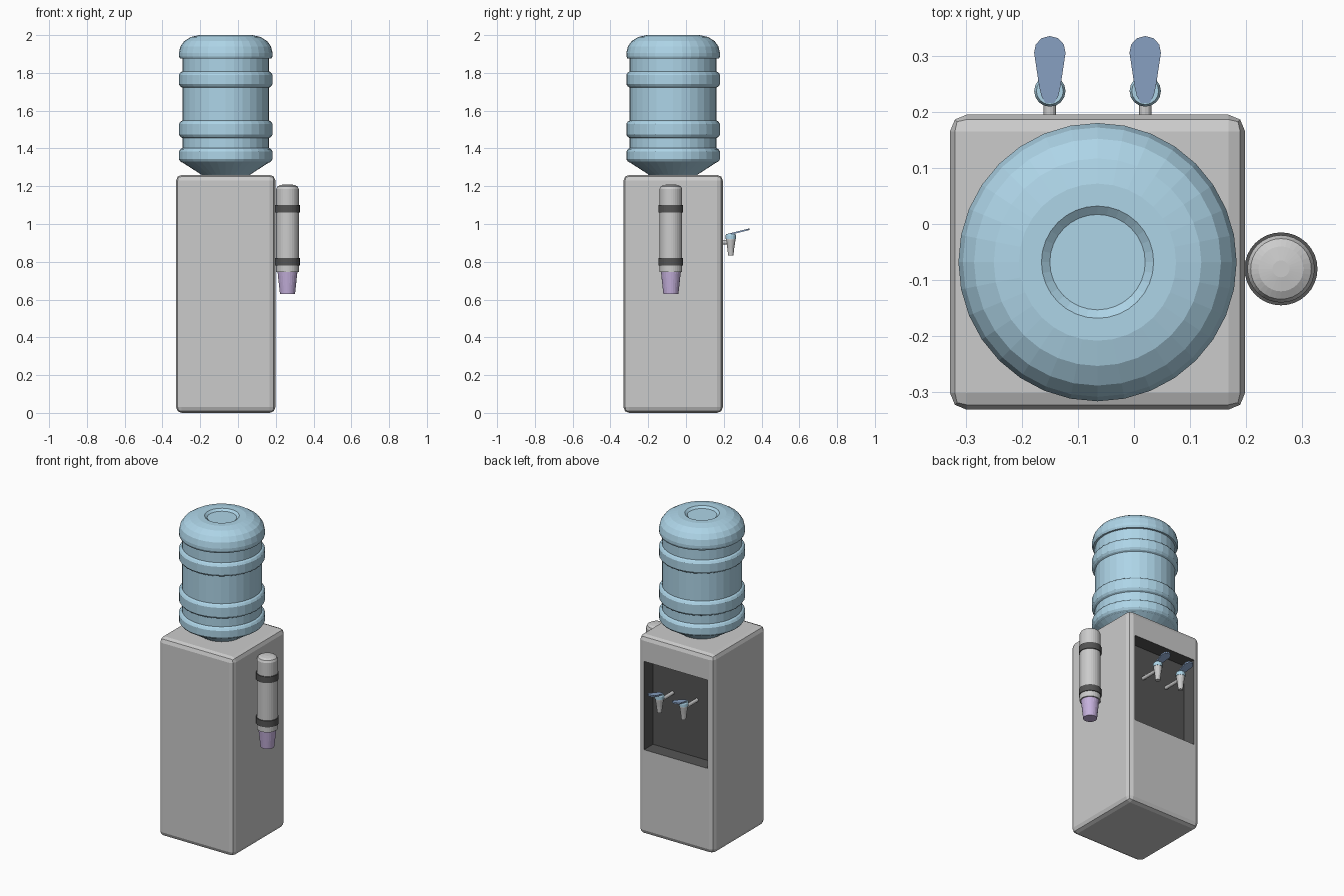
import bpy, bmesh, math
from mathutils import Vector

if "Cube" in bpy.data.objects:
    bpy.data.objects.remove(bpy.data.objects["Cube"])


def material(name, color):
    m = bpy.data.materials.new(name)
    m.diffuse_color = (*color, 1)
    m.use_nodes = True
    m.node_tree.nodes["Principled BSDF"].inputs["Base Color"].default_value = m.diffuse_color
    return m


BLUE = material("bottle_blue", (0.42, 0.66, 0.80))
LEVER = material("lever_blue", (0.32, 0.46, 0.70))
DARK = material("dark_plastic", (0.09, 0.09, 0.09))
PURPLE = material("cup_purple", (0.56, 0.44, 0.72))


def finish(name, bm, mats=()):
    bmesh.ops.recalc_face_normals(bm, faces=bm.faces)
    me = bpy.data.meshes.new(name)
    bm.to_mesh(me)
    bm.free()
    for m in mats:
        me.materials.append(m)
    ob = bpy.data.objects.new(name, me)
    bpy.context.collection.objects.link(ob)
    return ob


def lathe(name, profile, x, y, sides, mat=None):
    """Revolve (radius, z) points about a vertical axis; both ends are capped."""
    bm = bmesh.new()
    rings = []
    for r, z in profile:
        rings.append([bm.verts.new((x + r * math.sin(2 * math.pi * i / sides),
                                    y + r * math.cos(2 * math.pi * i / sides), z))
                      for i in range(sides)])
    for a, b in zip(rings, rings[1:]):
        for i in range(sides):
            j = (i + 1) % sides
            bm.faces.new((a[i], a[j], b[j], b[i]))
    bm.faces.new(rings[0])
    bm.faces.new(rings[-1])
    return finish(name, bm, [mat] if mat else [])


# Cabinet: bevelled box with a dark recess pushed into the back face
X0, X1, Y0, Y1, H = -0.328, 0.198, -0.331, 0.195, 1.26
bm = bmesh.new()
bmesh.ops.create_cube(bm, size=1)
for v in bm.verts:
    v.co = Vector((X0 if v.co.x < 0 else X1, Y0 if v.co.y < 0 else Y1, 0 if v.co.z < 0 else H))
bmesh.ops.bevel(bm, geom=bm.edges[:], offset=0.03, segments=2, profile=0.5, affect='EDGES')
bm.normal_update()
back = max((f for f in bm.faces if f.normal.y > 0.99), key=lambda f: f.calc_area())
bmesh.ops.inset_individual(bm, faces=[back], thickness=0.005)
for v in back.verts:
    v.co.x = 0.158 if v.co.x > -0.065 else -0.288
    v.co.z = 1.10 if v.co.z > 0.6 else 0.54
before = set(bm.faces) - {back}
inner = bmesh.ops.extrude_face_region(bm, geom=[back])["geom"]
bmesh.ops.translate(bm, vec=(0, -0.09, 0), verts=[g for g in inner if isinstance(g, bmesh.types.BMVert)])
if back.is_valid:
    bm.faces.remove(back)
for f in bm.faces:
    f.material_index = 0 if f in before else 1
grey = material("cabinet_grey", (0.8, 0.8, 0.8))
finish("cabinet", bm, [grey, DARK])


# Water bottle with three raised ribs and a domed, dished top
def rib(z0, z1):
    return [(0.230, z0), (0.240, z0 + 0.006), (0.248, z0 + 0.018),
            (0.248, z1 - 0.018), (0.240, z1 - 0.006), (0.230, z1)]


bottle = ([(0.115, 1.25), (0.135, 1.265), (0.228, 1.325)]
          + rib(1.325, 1.402) + rib(1.455, 1.548) + rib(1.722, 1.808)
          + [(0.230, 1.875), (0.242, 1.875), (0.248, 1.888), (0.248, 1.905), (0.240, 1.94),
             (0.220, 1.968), (0.185, 1.99), (0.14, 2.0), (0.10, 2.0), (0.085, 1.988)])
lathe("water_bottle", bottle, -0.065, -0.068, 32, BLUE)

# Cup dispenser on the right side
CX, CY = 0.262, -0.08
lathe("cup_tube", [(0.055, 0.745), (0.06, 0.745), (0.06, 1.185), (0.054, 1.198),
                   (0.04, 1.206), (0.015, 1.21)], CX, CY, 32)
for i, z in enumerate((0.78, 1.06)):
    lathe(f"tube_band_{i + 1}", [(0.058, z), (0.065, z), (0.065, z + 0.04), (0.058, z + 0.04)],
          CX, CY, 32, DARK)
lathe("paper_cup", [(0.04, 0.63), (0.053, 0.75)], CX, CY, 24, PURPLE)


# Taps: pipe, tapered spout, cap and sloping paddle lever
def tap(n, x):
    y = 0.237
    pipe = lathe(f"tap_pipe_{n}", [(0.011, 0), (0.011, 0.135)], 0, 0, 12)
    pipe.rotation_euler = (-math.pi / 2, 0, 0)
    pipe.location = (x, 0.103, 0.903)
    lathe(f"tap_spout_{n}", [(0.010, 0.832), (0.014, 0.832), (0.018, 0.87), (0.025, 0.915),
                             (0.025, 0.925)], x, y, 16)
    lathe(f"tap_cap_{n}", [(0.028, 0.92), (0.028, 0.938), (0.024, 0.946)], x, y, 16, BLUE)
    half = [(0.008, 0.216), (0.015, 0.228), (0.019, 0.245), (0.028, 0.305),
            (0.025, 0.320), (0.015, 0.331)]
    outline = half + [(0, 0.335)] + [(-w, yy) for w, yy in reversed(half)]
    bm = bmesh.new()
    face = bm.faces.new([bm.verts.new((x + w, yy, 0.938 + 0.25 * (yy - 0.216))) for w, yy in outline])
    top = bmesh.ops.extrude_face_region(bm, geom=[face])["geom"]
    bmesh.ops.translate(bm, vec=(0, 0, 0.009), verts=[g for g in top if isinstance(g, bmesh.types.BMVert)])
    if not face.is_valid or len(bm.faces) < len(outline) + 2:
        bmesh.ops.holes_fill(bm, edges=bm.edges[:], sides=0)
    finish(f"tap_lever_{n}", bm, [LEVER])


for n, x in enumerate((-0.15, 0.02)):
    tap(n + 1, x)
